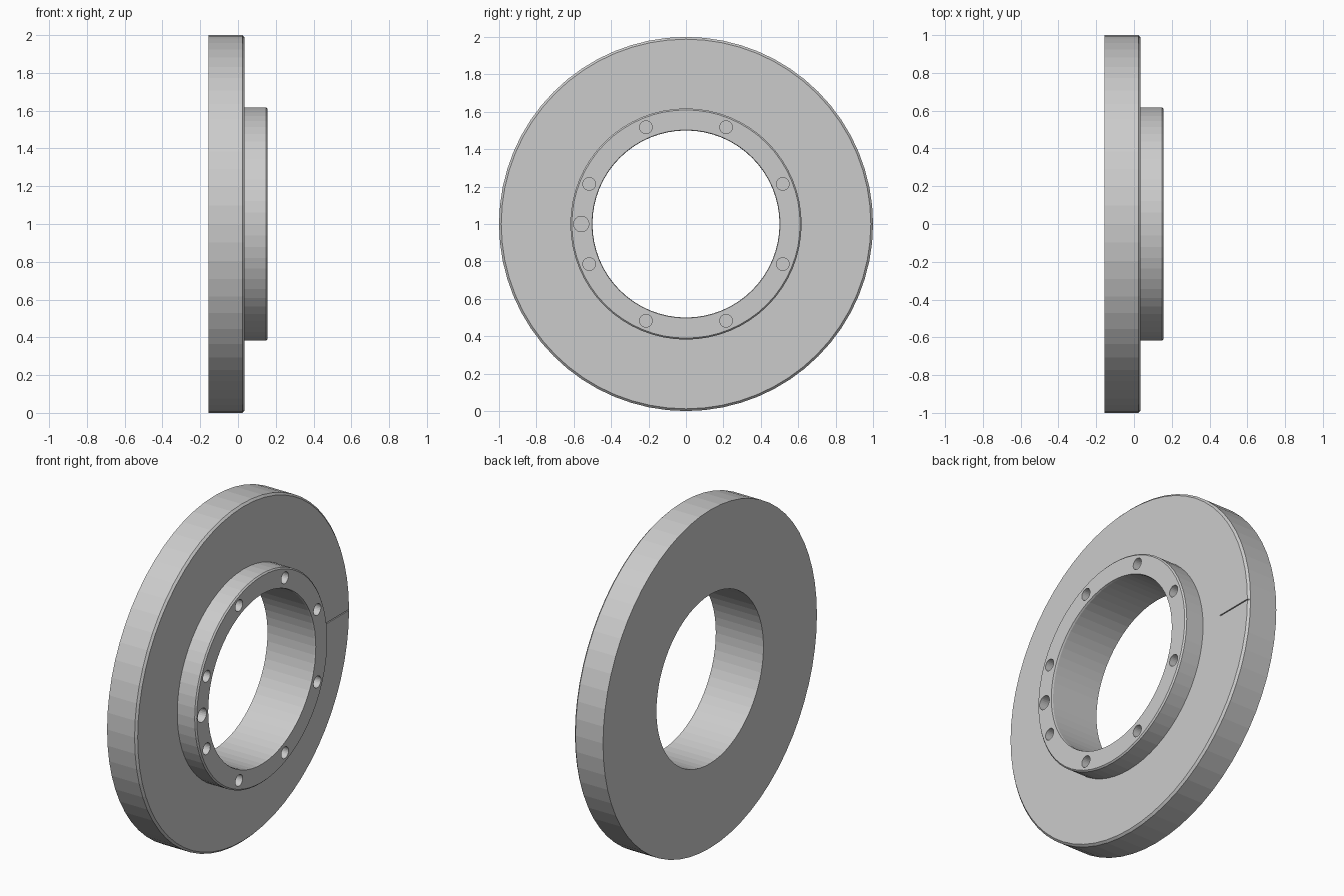
import bpy, bmesh, math
from mathutils import Matrix, Vector

if "Cube" in bpy.data.objects:
    bpy.data.objects.remove(bpy.data.objects["Cube"])

SEG = 64
FACE, HUB, BACK = 0.035, 0.157, -0.157   # x of flange face, hub face, back face


def to_object(name, bm):
    bmesh.ops.recalc_face_normals(bm, faces=bm.faces)
    me = bpy.data.meshes.new(name)
    bm.to_mesh(me)
    bm.free()
    ob = bpy.data.objects.new(name, me)
    bpy.context.collection.objects.link(ob)
    return ob


# Flanged ring: closed (x, radius) profile spun about the x axis
profile = [(BACK, 0.5), (BACK, 1.0), (FACE - 0.012, 1.0), (FACE, 0.988),
           (FACE, 0.618), (HUB - 0.008, 0.618), (HUB, 0.61),
           (HUB, 0.503), (HUB - 0.01, 0.5)]
bm = bmesh.new()
rings = []
for i in range(SEG):
    a = 2 * math.pi * i / SEG
    rings.append([bm.verts.new((x, r * math.cos(a), 1 + r * math.sin(a))) for x, r in profile])
n = len(profile)
for i in range(SEG):
    p, q = rings[i], rings[(i + 1) % SEG]
    for j in range(n):
        k = (j + 1) % n
        bm.faces.new((p[j], p[k], q[k], q[j]))
flange = to_object("flanged_ring", bm)

# Cutters: bolt holes, one larger pin hole and a timing scribe line
cut = bmesh.new()


def hole(angle, radius, depth=0.12):
    pos = Vector((HUB, 0.56 * math.cos(angle), 1 + 0.56 * math.sin(angle)))
    bmesh.ops.create_cone(cut, cap_ends=True, segments=24, radius1=radius, radius2=radius,
                          depth=2 * depth,
                          matrix=Matrix.Translation(pos) @ Matrix.Rotation(math.pi / 2, 4, 'Y'))


for i in range(8):
    hole(math.pi / 8 + i * math.pi / 4, 0.034)
hole(math.pi, 0.041)
bmesh.ops.create_cube(cut, size=1, matrix=Matrix.Translation((FACE, 0.91, 1))
                      @ Matrix.Diagonal((0.016, 0.3, 0.006, 1)))
cutter = to_object("hole_cutter", cut)
cutter.hide_render = True
cutter.hide_set(True)

mod = flange.modifiers.new("holes", 'BOOLEAN')
mod.operation = 'DIFFERENCE'
mod.solver = 'EXACT'
mod.object = cutter
